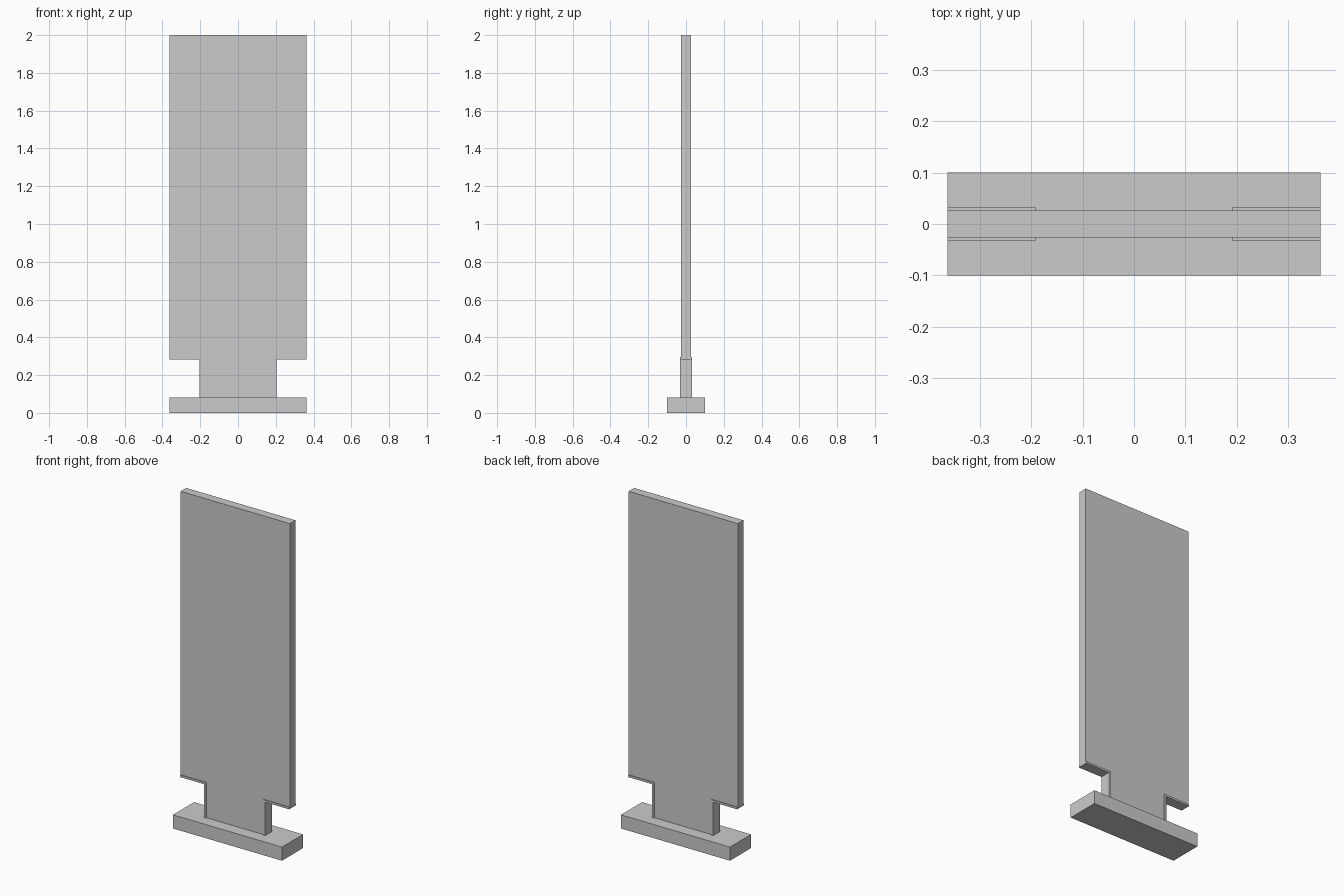
import bpy, bmesh

if "Cube" in bpy.data.objects:
    bpy.data.objects.remove(bpy.data.objects["Cube"])

def extrude_profile(name, points, half_depth):
    """Solid from an x-z outline, extruded symmetrically along y."""
    bm = bmesh.new()
    face = bm.faces.new([bm.verts.new((x, -half_depth, z)) for x, z in points])
    ext = bmesh.ops.extrude_face_region(bm, geom=[face])
    verts = [v for v in ext["geom"] if isinstance(v, bmesh.types.BMVert)]
    bmesh.ops.translate(bm, verts=verts, vec=(0, 2 * half_depth, 0))
    bmesh.ops.recalc_face_normals(bm, faces=bm.faces)
    mesh = bpy.data.meshes.new(name)
    bm.to_mesh(mesh)
    bm.free()
    obj = bpy.data.objects.new(name, mesh)
    bpy.context.collection.objects.link(obj)
    return obj

W = 0.363          # half width of base and panel
BASE = 0.082       # top of base
NECK = 0.203       # half width of neck
NOTCH = 0.283      # underside of panel beside the neck
T = 0.012          # trim width

# Foot slab
extrude_profile("base", [(-W, 0), (W, 0), (W, BASE), (-W, BASE)], 0.1)

# Upright panel with narrow neck, fitting inside the trim
n, z = NECK - T, NOTCH + T
half = [(n, BASE), (n, z), (W, z), (W, 2.0)]
extrude_profile("panel", half + [(-x, h) for x, h in reversed(half)], 0.0263)

# Raised L-shaped edging around each notch
trim = [(n, BASE), (NECK, BASE), (NECK, NOTCH), (W, NOTCH), (W, z), (n, z)]
for side, s in (("right", 1), ("left", -1)):
    extrude_profile("notch_trim_" + side, [(s * x, h) for x, h in trim], 0.032)
